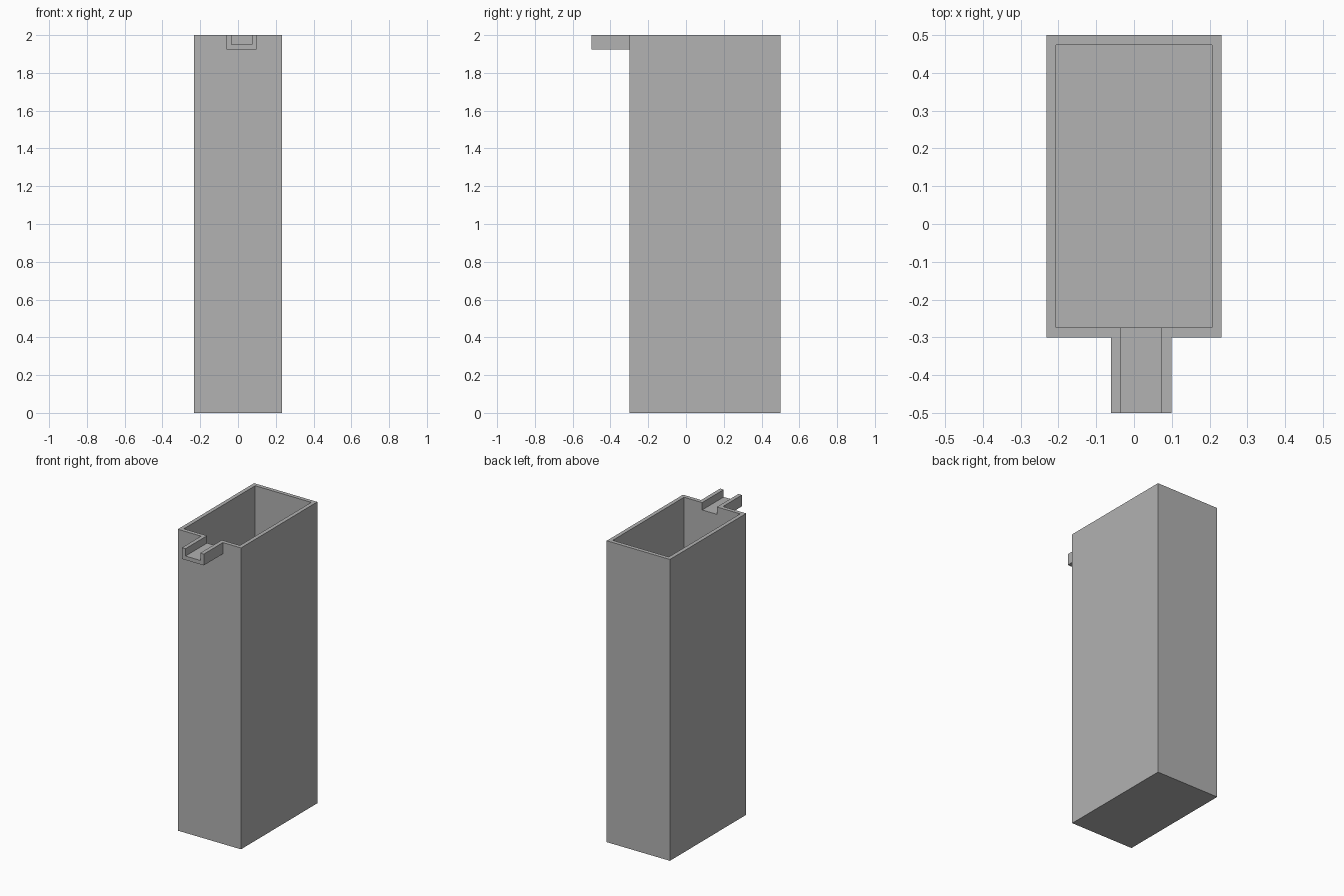
import bpy

cube = bpy.data.objects.get("Cube")
if cube:
    bpy.data.objects.remove(cube, do_unlink=True)

WALL = 0.026
TOP = 2.0
OVER = 0.1  # how far cutters run past open ends

grey = bpy.data.materials.new("plain grey")
grey.use_nodes = True
colour = (0.445, 0.445, 0.445, 1)
grey.diffuse_color = colour
grey.node_tree.nodes["Principled BSDF"].inputs["Base Color"].default_value = colour


def box(name, low, high):
    """Add a box spanning two opposite corners."""
    centre = [(a + b) / 2 for a, b in zip(low, high)]
    bpy.ops.mesh.primitive_cube_add(size=1, location=centre)
    ob = bpy.context.object
    ob.name = name
    ob.scale = [b - a for a, b in zip(low, high)]
    bpy.ops.object.transform_apply(location=True, rotation=False, scale=True)
    ob.data.materials.append(grey)
    return ob


def combine(target, other, operation):
    """Apply a boolean to the target and discard the helper."""
    other.hide_render = True
    mod = target.modifiers.new(operation.lower(), "BOOLEAN")
    mod.operation = operation
    mod.solver = "EXACT"
    mod.object = other
    bpy.context.view_layer.objects.active = target
    bpy.ops.object.modifier_apply(modifier=mod.name)
    bpy.data.objects.remove(other, do_unlink=True)


# Tall container and the spout at its front rim
X, FRONT, BACK = 0.232, -0.3, 0.5
SPOUT_LEFT, SPOUT_RIGHT, SPOUT_TIP, SPOUT_BASE = 0.099, -0.061, -0.5, 1.925
container = box("container", (-X, FRONT, 0), (X, BACK, TOP))
spout = box("spout", (SPOUT_RIGHT, SPOUT_TIP, SPOUT_BASE),
            (SPOUT_LEFT, FRONT + WALL / 2, TOP))
combine(container, spout, "UNION")

# Hollow inside, open at the top
cavity = box("cavity_cutter", (WALL - X, FRONT + WALL, WALL),
             (X - WALL, BACK - WALL, TOP + OVER))
combine(container, cavity, "DIFFERENCE")

# Channel running along the spout and through the front wall
channel = box("channel_cutter",
              (SPOUT_RIGHT + WALL, SPOUT_TIP - OVER, SPOUT_BASE + WALL),
              (SPOUT_LEFT - WALL, FRONT + WALL + OVER, TOP + OVER))
combine(container, channel, "DIFFERENCE")
container.name = "container_with_spout"
